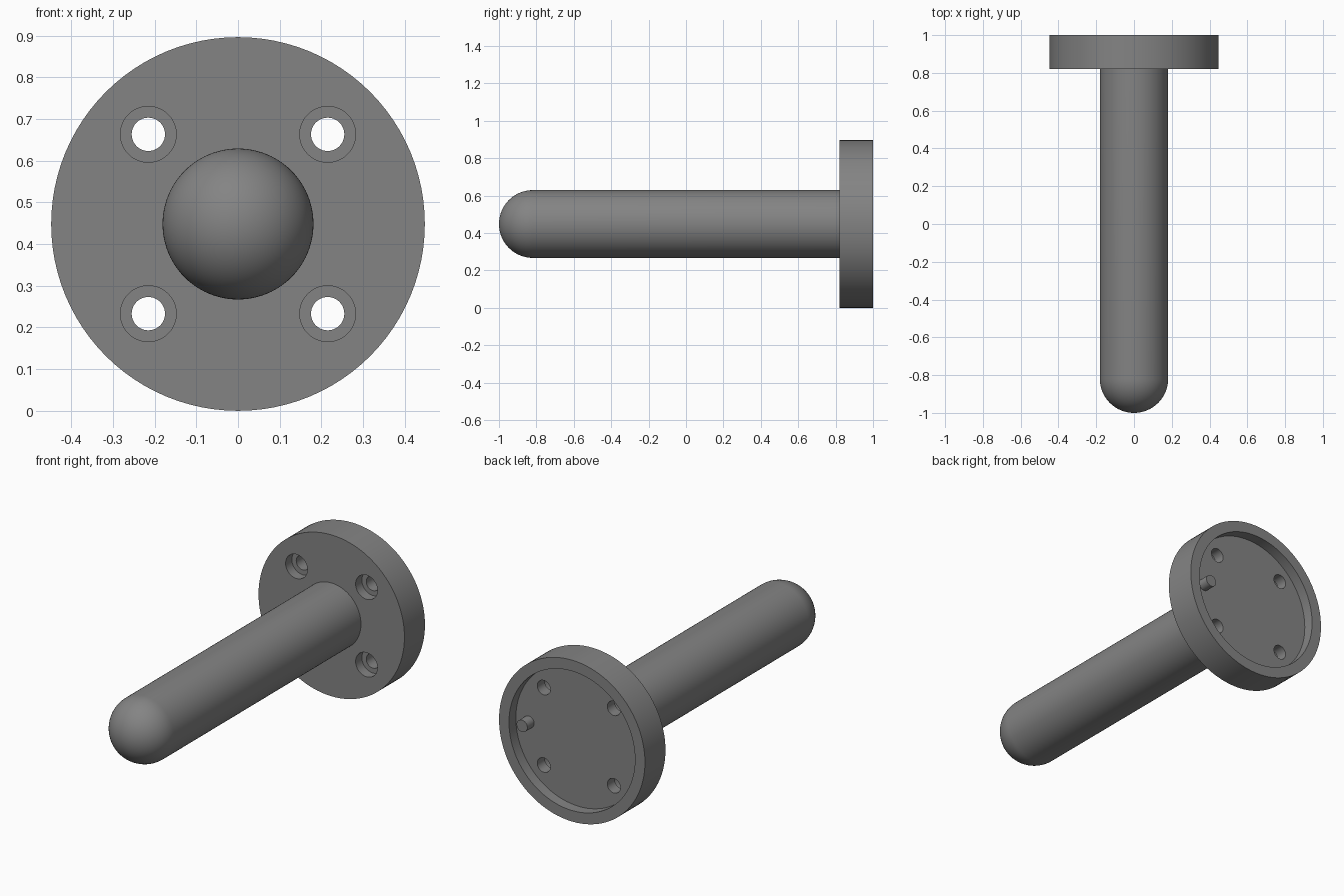
import bpy
import bmesh
from math import radians, sin, cos, pi
from mathutils import Vector, Matrix

cube = bpy.data.objects.get("Cube")
if cube:
    bpy.data.objects.remove(cube, do_unlink=True)

FLANGE_R = 0.448
ROD_R = 0.181
AXIS_Z = FLANGE_R
FLANGE_FRONT, RECESS_FLOOR, BACK = 0.82, 0.94, 1.0

grey = bpy.data.materials.new("plain grey")
grey.use_nodes = True
colour = (0.23, 0.23, 0.23, 1)
grey.diffuse_color = colour
grey.node_tree.nodes["Principled BSDF"].inputs["Base Color"].default_value = colour


def lathe(name, profile, x=0, z=0, steps=96):
    """Turn a profile of (radius, y) points around an axis along y."""
    bm = bmesh.new()
    verts = [bm.verts.new((r, y, 0)) for r, y in profile]
    edges = [bm.edges.new(pair) for pair in zip(verts, verts[1:])]
    bmesh.ops.spin(bm, geom=verts + edges, cent=(0, 0, 0), axis=(0, 1, 0),
                   angle=2 * pi, steps=steps, use_merge=True)
    bmesh.ops.remove_doubles(bm, verts=bm.verts, dist=1e-5)
    bmesh.ops.recalc_face_normals(bm, faces=bm.faces)
    bmesh.ops.transform(bm, matrix=Matrix.Translation(Vector((x, 0, AXIS_Z + z))),
                        verts=bm.verts)
    mesh = bpy.data.meshes.new(name)
    bm.to_mesh(mesh)
    bm.free()
    mesh.materials.append(grey)
    obj = bpy.data.objects.new(name, mesh)
    bpy.context.collection.objects.link(obj)
    return obj


def activate(obj):
    bpy.ops.object.select_all(action='DESELECT')
    obj.select_set(True)
    bpy.context.view_layer.objects.active = obj


# Round flange with a shallow recess in its back
recess_r = 0.387
flange = lathe("flange", [
    (0, FLANGE_FRONT), (FLANGE_R, FLANGE_FRONT), (FLANGE_R, BACK),
    (recess_r, BACK), (recess_r, RECESS_FLOOR), (0, RECESS_FLOOR)])

# Four counterbored screw holes
bore_r, hole_r, spacing = 0.067, 0.04, 0.215
step_y = FLANGE_FRONT + 0.055
for sx in (-1, 1):
    for sz in (-1, 1):
        cutter = lathe("hole_cutter", [
            (0, 0.75), (bore_r, 0.75), (bore_r, step_y),
            (hole_r, step_y), (hole_r, 1.1), (0, 1.1)],
            sx * spacing, sz * spacing, steps=48)
        cutter.hide_render = True
        activate(flange)
        mod = flange.modifiers.new("screw hole", 'BOOLEAN')
        mod.operation = 'DIFFERENCE'
        mod.solver = 'EXACT'
        mod.object = cutter
        bpy.ops.object.modifier_apply(modifier=mod.name)
        bpy.data.objects.remove(cutter, do_unlink=True)

# Long rod with a domed front end
dome_y = -1 + ROD_R
dome = [(ROD_R * sin(a), dome_y - ROD_R * cos(a))
        for a in (pi / 2 * i / 20 for i in range(1, 21))]
rod = lathe("rod", [(0, -1)] + dome + [(ROD_R, FLANGE_FRONT + 0.01),
                                       (0, FLANGE_FRONT + 0.01)])

# Small locating peg in the recess
peg_r = 0.033
peg = lathe("locating_peg", [(0, RECESS_FLOOR - 0.01), (peg_r, RECESS_FLOOR - 0.01),
                             (peg_r, BACK), (0, BACK)], x=0.307, steps=32)

for part in (flange, rod, peg):
    activate(part)
    bpy.ops.object.shade_smooth_by_angle(angle=radians(30))
